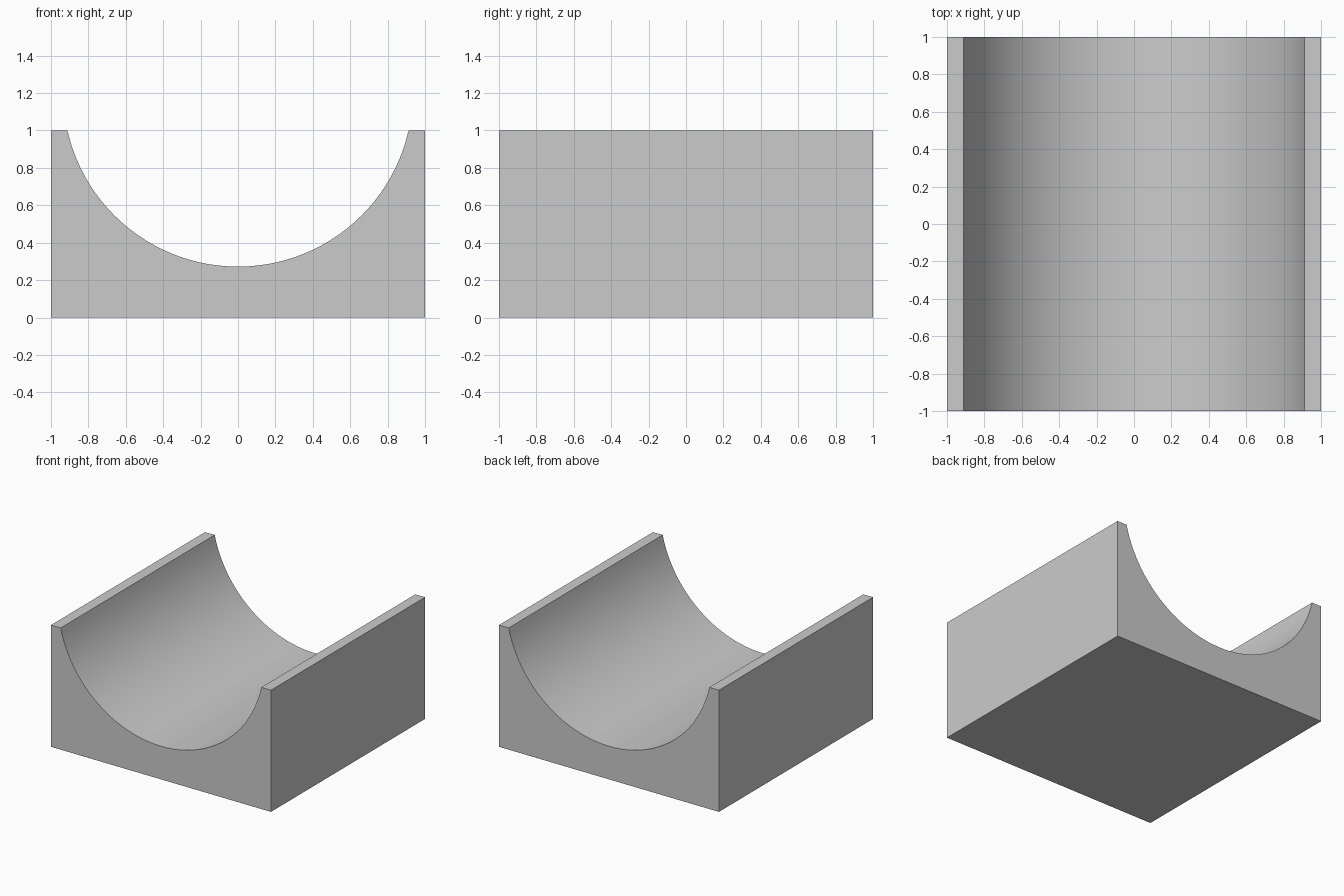
import bpy, bmesh, math

if "Cube" in bpy.data.objects:
    bpy.data.objects.remove(bpy.data.objects["Cube"])

HALF, HEIGHT = 1.0, 1.0
CHORD, FLOOR = 0.912, 0.272      # half width of the trough opening, lowest point
SEGMENTS = 48

# Circle through the two rim points and the trough floor
depth = HEIGHT - FLOOR
radius = (CHORD ** 2 + depth ** 2) / (2 * depth)
centre_z = FLOOR + radius
span = math.asin(CHORD / radius)

# Front profile: block outline with a circular trough cut from the top
profile = [(-HALF, HEIGHT), (-HALF, 0), (HALF, 0), (HALF, HEIGHT)]
for i in range(SEGMENTS + 1):
    a = span * (1 - 2 * i / SEGMENTS)
    profile.append((radius * math.sin(a), centre_z - radius * math.cos(a)))

# Extrude the profile from front to back
bm = bmesh.new()
face = bm.faces.new([bm.verts.new((x, -HALF, z)) for x, z in profile])
result = bmesh.ops.extrude_face_region(bm, geom=[face])
moved = [g for g in result["geom"] if isinstance(g, bmesh.types.BMVert)]
bmesh.ops.translate(bm, verts=moved, vec=(0, 2 * HALF, 0))
bmesh.ops.recalc_face_normals(bm, faces=bm.faces)

mesh = bpy.data.meshes.new("trough_block")
bm.to_mesh(mesh)
bm.free()
block = bpy.data.objects.new("trough_block", mesh)
bpy.context.collection.objects.link(block)

# Smooth trough, crisp block edges
bpy.context.view_layer.objects.active = block
block.select_set(True)
bpy.ops.object.shade_smooth_by_angle(angle=math.radians(30))
